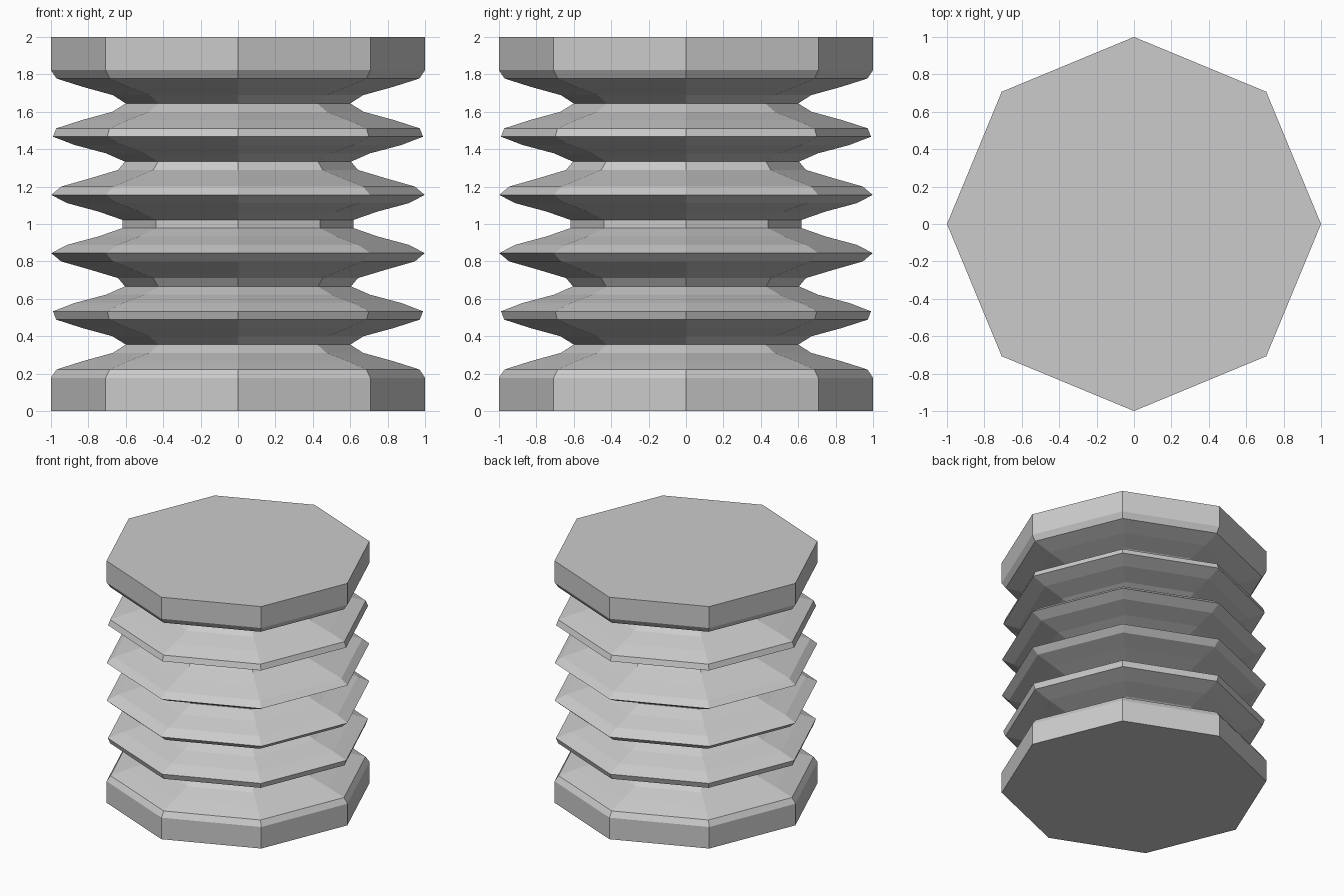
import bpy, bmesh, math

if "Cube" in bpy.data.objects:
    bpy.data.objects.remove(bpy.data.objects["Cube"])

SIDES = 8
STEP = 2 / 45        # height of one ring of faces
PERIOD = 0.3225      # distance between two folds


def fold_radius(z):
    # cosine ripple with a trough at mid height, plain collars at both ends
    if abs(z - 1) > 2.5 * PERIOD:
        return 1.0
    return 0.8 - 0.2 * math.cos(2 * math.pi * (z - 1) / PERIOD)


# profile from bottom to top
heights = [0] + [1 + (i + 0.5) * STEP for i in range(-19, 19)] + [2]

# octagonal bellows lofted along the profile
bm = bmesh.new()
rings = []
for z in heights:
    r = fold_radius(z)
    rings.append([bm.verts.new((r * math.cos(a), r * math.sin(a), z))
                  for a in (2 * math.pi * k / SIDES for k in range(SIDES))])
for low, high in zip(rings, rings[1:]):
    for k in range(SIDES):
        n = (k + 1) % SIDES
        bm.faces.new((low[k], low[n], high[n], high[k]))

# flat end caps
bm.faces.new(rings[0][::-1])
bm.faces.new(rings[-1])

mesh = bpy.data.meshes.new("bellows")
bm.to_mesh(mesh)
bm.free()
bpy.context.collection.objects.link(bpy.data.objects.new("bellows", mesh))
